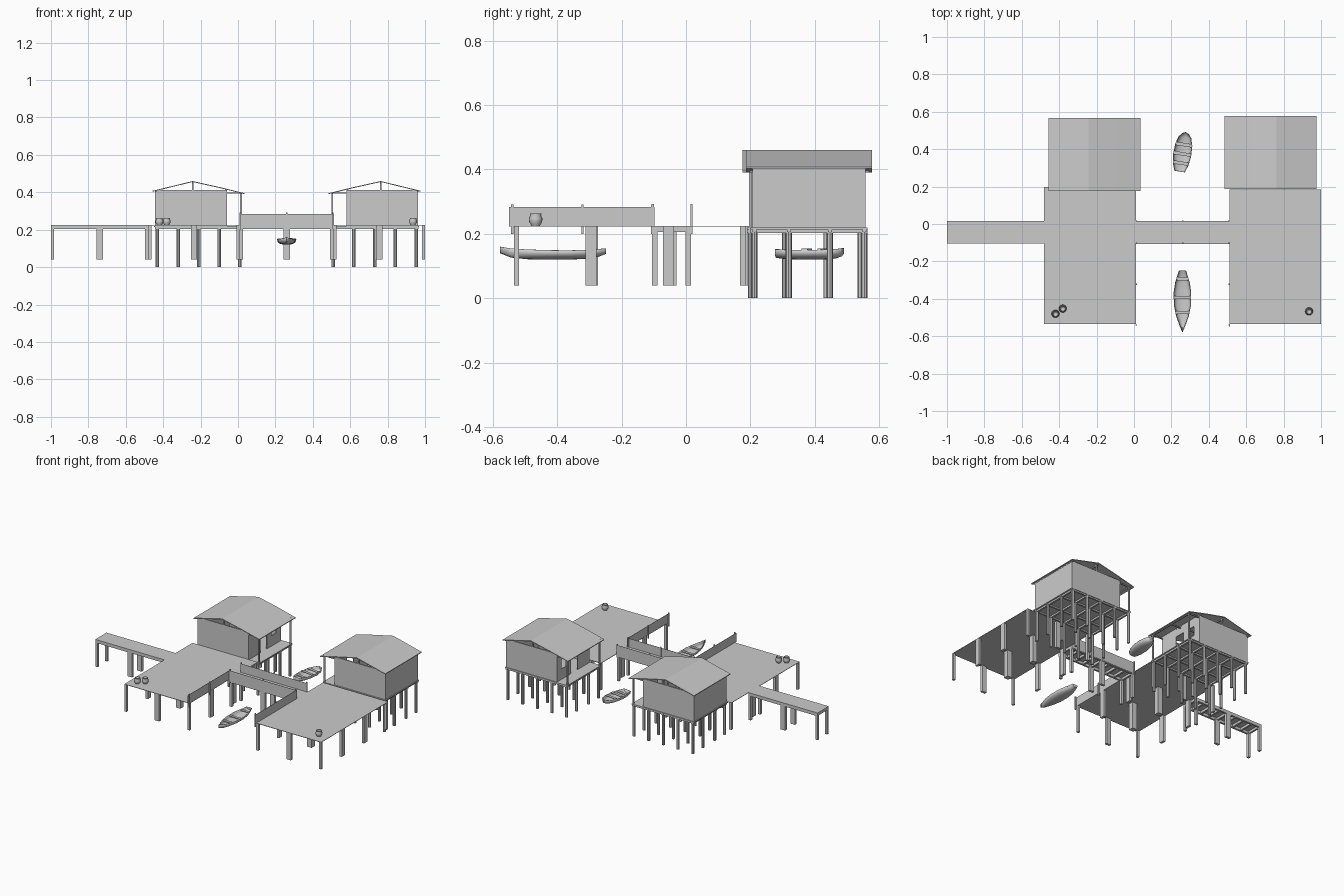
import bpy, bmesh, math
from mathutils import Vector, Matrix

if "Cube" in bpy.data.objects:
    bpy.data.objects.remove(bpy.data.objects["Cube"])


def finish(bm, name, smooth=False):
    bmesh.ops.recalc_face_normals(bm, faces=bm.faces)
    me = bpy.data.meshes.new(name)
    bm.to_mesh(me)
    bm.free()
    ob = bpy.data.objects.new(name, me)
    bpy.context.collection.objects.link(ob)
    if smooth:
        bpy.ops.object.select_all(action='DESELECT')
        ob.select_set(True)
        bpy.context.view_layer.objects.active = ob
        bpy.ops.object.shade_smooth_by_angle(angle=math.radians(40))
    return ob


def add_box(bm, x0, x1, y0, y1, z0, z1):
    m = Matrix.Translation(((x0 + x1) / 2, (y0 + y1) / 2, (z0 + z1) / 2)) @ \
        Matrix.Diagonal((abs(x1 - x0), abs(y1 - y0), abs(z1 - z0), 1))
    bmesh.ops.create_cube(bm, size=1, matrix=m)


def boxes(name, items):
    bm = bmesh.new()
    for b in items:
        add_box(bm, *b)
    return finish(bm, name)


def module_posts(x0, x1, y0, y1, nx, ny, w=0.017, z0=0.04, z1=0.222):
    # every module has its own four corner posts, so inner ones sit in pairs
    out = []
    dx, dy = (x1 - x0) / nx, (y1 - y0) / ny
    for i in range(nx):
        for j in range(ny):
            for px in (x0 + i * dx, x0 + (i + 1) * dx - w):
                for py in (y0 + j * dy, y0 + (j + 1) * dy - w):
                    out.append((px, px + w, py, py + w, z0, z1))
    return out


def walkway(name, x0, x1):
    y0, y1 = -0.105, 0.015
    boxes(name + "_planks", [(x0, x1, y0, y1, 0.221, 0.225)])
    beams = [(x0, x1, y, y + 0.012, 0.203, 0.221) for y in (y0, y1 - 0.012)]
    n = 8
    for i in range(n + 1):
        x = x0 + (x1 - x0 - 0.012) * i / n
        beams.append((x, x + 0.012, y0, y1, 0.205, 0.221))
    boxes(name + "_beams", beams)
    boxes(name + "_posts", module_posts(x0, x1, y0, y1, 2, 1))


def side(name, mx, dy, back):
    """One deck with its house; mx maps left-hand x to this side."""
    def B(x0, x1, *r):
        a, b = sorted((mx(x0), mx(x1)))
        return (a, b) + r

    # deck, posts and side railing
    boxes(name + "_deck", [B(-0.48, 0.01, -0.535, back, 0.222, 0.225)])
    boxes(name + "_deck_posts",
          [B(*p) for p in module_posts(-0.48, 0.01, -0.535, back, 2, 3)])
    boxes(name + "_deck_rail", [B(0.007, 0.009, -0.55, -0.098, 0.223, 0.284)])
    boxes(name + "_deck_rail_posts",
          [B(0.009, 0.016, y, y + 0.007, 0.2, 0.291)
           for y in (-0.543, -0.325, -0.108)])

    # house platform with joists and stilts
    y0, y1 = 0.19 + dy, 0.553 + dy
    boxes(name + "_house_floor", [B(-0.448, 0.022, y0, y1, 0.214, 0.22)])
    xs = (-0.432, -0.32, -0.21, -0.1, 0.01)
    ys = [v + dy for v in (0.202, 0.308, 0.436, 0.543)]
    joists = [B(x - 0.006, x + 0.006, y0, y1, 0.203, 0.214) for x in xs]
    joists += [B(-0.445, 0.02, y - 0.006, y + 0.006, 0.205, 0.214) for y in ys]
    boxes(name + "_house_joists", joists)
    bm = bmesh.new()
    for x in xs:
        for y in ys:
            bmesh.ops.create_cone(bm, cap_ends=True, segments=8, radius1=0.0095,
                                  radius2=0.0095, depth=0.206,
                                  matrix=Matrix.Translation((mx(x), y, 0.103)))
    finish(bm, name + "_house_stilts")

    # walls, with a door and a window towards the porch
    a, b, t, top = 0.196 + dy, 0.547 + dy, 0.005, 0.408
    w = -0.06
    boxes(name + "_walls", [
        B(-0.443, w, a, a + t, 0.22, top), B(-0.443, w, b - t, b, 0.22, top),
        B(-0.443, -0.443 + t, a, b, 0.22, top),
        B(w - t, w, a, a + 0.13, 0.22, top),
        B(w - t, w, a + 0.13, a + 0.2, 0.355, top),
        B(w - t, w, a + 0.2, a + 0.25, 0.22, top),
        B(w - t, w, a + 0.25, a + 0.3, 0.22, 0.29),
        B(w - t, w, a + 0.25, a + 0.3, 0.355, top),
        B(w - t, w, a + 0.3, b, 0.22, top)])
    boxes(name + "_porch_posts",
          [B(0.012, 0.021, y, y + 0.009, 0.22, 0.4) for y in (a, b - 0.009)])

    # roof sheet, extruded from its gable profile
    prof = [(-0.457, 0.408), (-0.243, 0.46), (-0.094, 0.427), (0.036, 0.395)]
    ra, rb = 0.176 + dy, 0.567 + dy
    bm = bmesh.new()
    ring = [(x, z) for x, z in prof] + [(x, z - 0.005) for x, z in prof[::-1]]
    f = bm.faces.new([bm.verts.new((mx(x), ra, z)) for x, z in ring])
    ext = bmesh.ops.extrude_face_region(bm, geom=[f], use_keep_orig=True)
    bmesh.ops.translate(bm, vec=(0, rb - ra, 0),
                        verts=[v for v in ext["geom"]
                               if isinstance(v, bmesh.types.BMVert)])
    finish(bm, name + "_roof")

    # roof trusses, plates and ridge beam
    truss = []
    for y in (a, (a + b) / 2 - 0.004, b - 0.008):
        truss.append(B(-0.445, w, y, y + 0.008, 0.404, 0.411))
        truss.append(B(-0.247, -0.239, y, y + 0.008, 0.41, 0.455))
        truss.append(B(w, 0.02, y, y + 0.008, 0.393, 0.399))
    for x, z in ((-0.445, 0.402), (-0.247, 0.447), (-0.07, 0.41), (0.012, 0.391)):
        truss.append(B(x, x + 0.008, ra + 0.01, rb - 0.01, z, z + 0.006))
    boxes(name + "_roof_frame", truss)


def pot(x, y):
    prof = [(0.0, 0.225), (0.013, 0.225), (0.02, 0.237), (0.021, 0.247),
            (0.017, 0.258), (0.018, 0.263), (0.014, 0.263), (0.013, 0.255), (0, 0.235)]
    bm = bmesh.new()
    vs = [bm.verts.new((r, 0, z)) for r, z in prof]
    es = [bm.edges.new(p) for p in zip(vs, vs[1:])]
    bmesh.ops.spin(bm, geom=vs + es, cent=(0, 0, 0), axis=(0, 0, 1),
                   angle=math.tau, steps=16, use_duplicate=False)
    bmesh.ops.remove_doubles(bm, verts=bm.verts, dist=0.0002)
    bmesh.ops.translate(bm, verts=bm.verts, vec=(x, y, 0))
    finish(bm, "water_pot", True)


def boat(name, stations, seats, loc, rot):
    """stations: (y, half width, keel z, rim z), lofted bow to stern."""
    bm = bmesh.new()
    n, rows = 10, []
    for y, hw, zk, zr in stations:
        row = []
        for i in range(n + 1):
            a = math.pi * i / n
            s = math.sin(a) ** 0.7
            row.append(bm.verts.new((-math.cos(a) * hw, y, zr - (zr - zk) * s)))
        rows.append(row)
    for r, q in zip(rows, rows[1:]):
        for i in range(n):
            bm.faces.new((r[i], r[i + 1], q[i + 1], q[i]))
    bm.faces.new(rows[-1])
    hull = finish(bm, name + "_hull", True)
    mod = hull.modifiers.new("thickness", 'SOLIDIFY')
    mod.thickness = 0.003
    bench = boxes(name + "_seats",
                  [(-h, h, y - 0.009, y + 0.009, z, z + 0.004) for y, h, z in seats])
    for o in (hull, bench):
        o.location = loc
        o.rotation_euler.z = rot


# both decks and houses, the right one mirrored about x = 0.26
side("left", lambda x: x, 0.0, 0.197)
side("right", lambda x: 0.52 - x, 0.011, 0.185)

# long pier to the left, bridge between the decks
walkway("pier", -1.0, -0.48)
walkway("bridge", 0.01, 0.51)
boxes("bridge_rails", [(0.01, 0.51, y, y + 0.002, 0.207, 0.284)
                       for y in (-0.107, 0.015)])
boxes("bridge_rail_posts", [(x, x + 0.007, y, y + 0.006, 0.2, 0.292)
                            for x in (0.01, 0.257, 0.503)
                            for y in (-0.105, 0.014)])

# pots on the decks
for p in ((-0.42, -0.48), (-0.381, -0.452), (0.936, -0.467)):
    pot(*p)

# canoe and rowing boat between the decks
boat("canoe",
     [(-0.165, 0.001, 0.14, 0.16), (-0.13, 0.016, 0.126, 0.154),
      (-0.08, 0.034, 0.121, 0.151), (-0.02, 0.046, 0.12, 0.149),
      (0.05, 0.047, 0.12, 0.148), (0.1, 0.039, 0.122, 0.15),
      (0.14, 0.027, 0.128, 0.152), (0.165, 0.019, 0.138, 0.155)],
     [(-0.06, 0.034, 0.14), (0.02, 0.043, 0.139), (0.12, 0.03, 0.144)],
     (0.259, -0.413, 0), 0)
boat("rowboat",
     [(0.107, 0.003, 0.138, 0.156), (0.1, 0.018, 0.13, 0.154),
      (0.08, 0.034, 0.123, 0.152), (0.04, 0.046, 0.12, 0.15),
      (-0.02, 0.049, 0.12, 0.149), (-0.07, 0.041, 0.121, 0.15),
      (-0.106, 0.028, 0.125, 0.152)],
     [(0.04, 0.042, 0.15), (-0.01, 0.046, 0.15), (-0.06, 0.04, 0.142)],
     (0.26, 0.385, 0), math.radians(-9))
